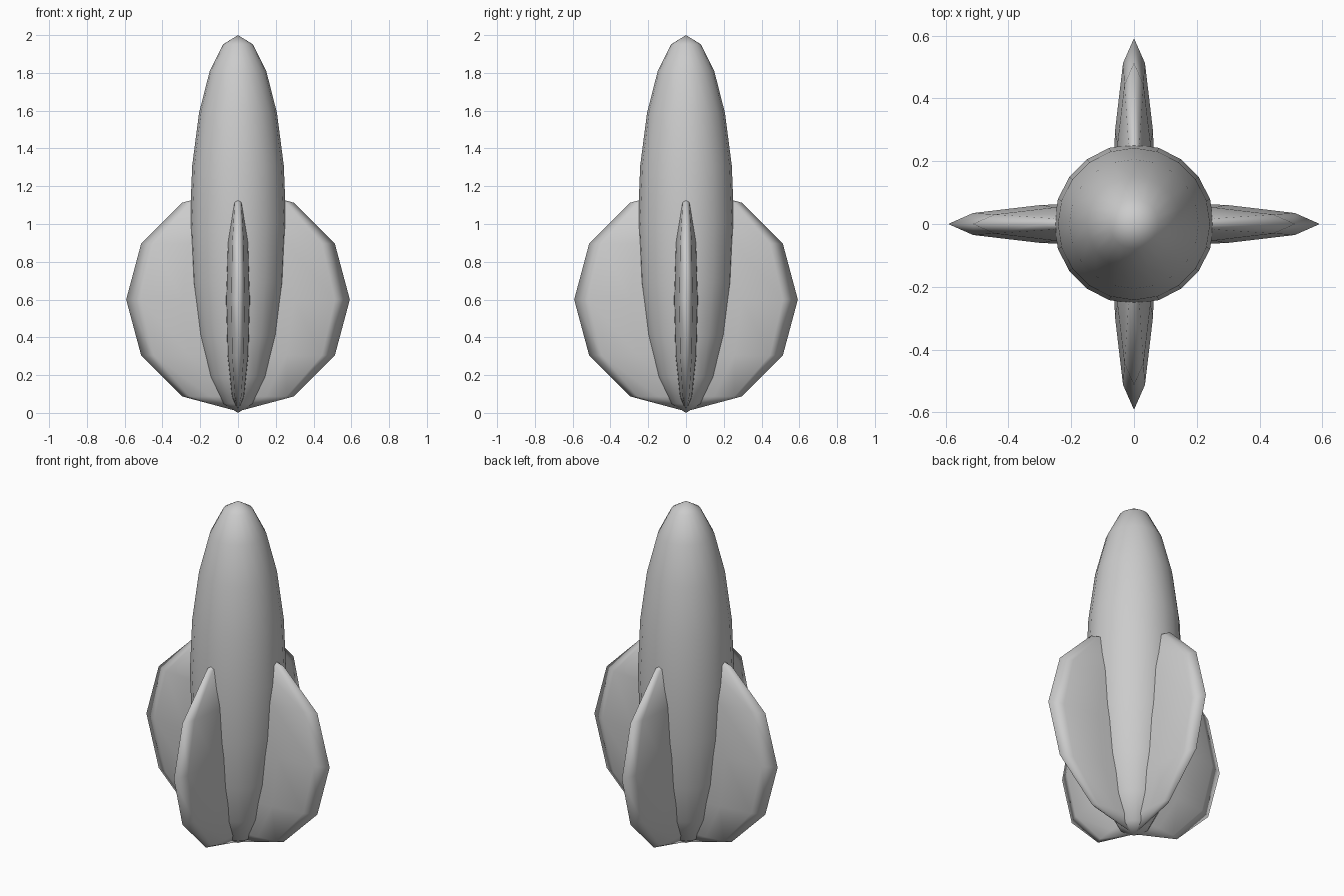
import bpy
from math import radians

if "Cube" in bpy.data.objects:
    bpy.data.objects.remove(bpy.data.objects["Cube"])


def ellipsoid(name, segments, rings, center_z, size, turn=0):
    """Stretched sphere with smooth shading, turned about z."""
    bpy.ops.mesh.primitive_uv_sphere_add(
        segments=segments, ring_count=rings, radius=1,
        location=(0, 0, center_z), rotation=(0, 0, radians(turn)))
    ob = bpy.context.object
    ob.name = name
    ob.scale = size
    bpy.ops.object.transform_apply(location=False, rotation=True, scale=True)
    bpy.ops.object.shade_smooth()
    return ob


# slender hull
ellipsoid("hull", 20, 10, 1.0, (0.255, 0.255, 1.0))

# two crossed flattened discs form the four fins
for name, turn in (("side_fins", 0), ("front_back_fins", 90)):
    ellipsoid(name, 12, 6, 0.6, (0.592, 0.07, 0.592), turn)
